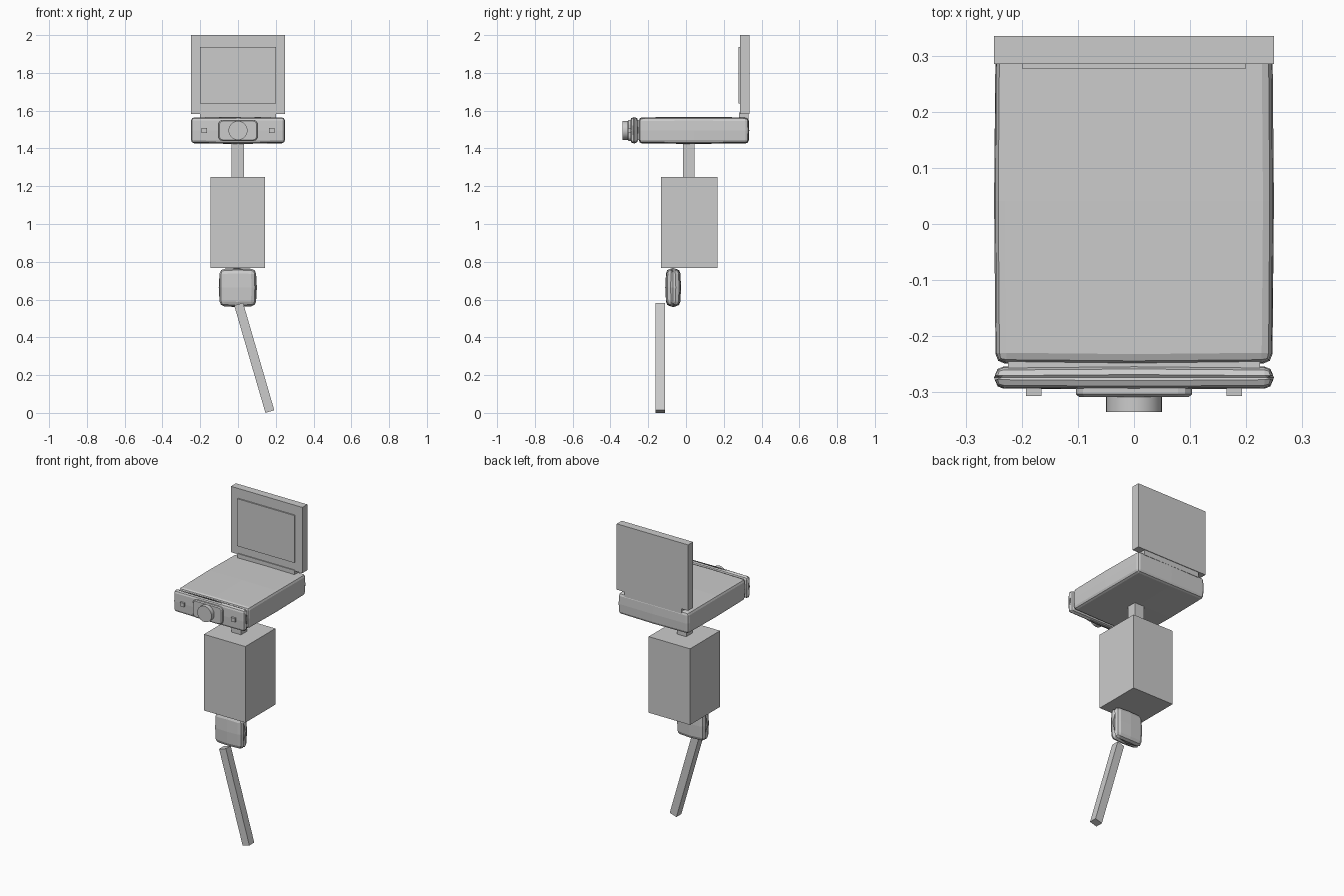
import bpy, bmesh, math
from mathutils import Matrix, Vector

if "Cube" in bpy.data.objects:
    bpy.data.objects.remove(bpy.data.objects["Cube"])


def finish(bm, name):
    bmesh.ops.recalc_face_normals(bm, faces=bm.faces)
    mesh = bpy.data.meshes.new(name)
    bm.to_mesh(mesh)
    bm.free()
    obj = bpy.data.objects.new(name, mesh)
    bpy.context.collection.objects.link(obj)
    return obj


def box(name, lo, hi, bevel=0.0, bulge=0.0, segments=2):
    """Box between two corners, optionally bulged at mid faces and bevelled."""
    lo, hi = Vector(lo), Vector(hi)
    size, mid = hi - lo, (hi + lo) / 2
    bm = bmesh.new()
    bmesh.ops.create_cube(bm, size=1)
    outer = bm.edges[:]
    if bulge:
        bmesh.ops.subdivide_edges(bm, edges=outer, cuts=1, use_grid_fill=True)
        outer = [e for e in bm.edges if e.calc_face_angle() > 1]
    # pull corners inward so every side is slightly barrel shaped
    for v in bm.verts:
        p = v.co.copy()
        for i in range(3):
            ends = sum(abs(p[j]) > 0.4 for j in range(3) if j != i)
            side = math.copysign(1, p[i]) if abs(p[i]) > 0.4 else 0
            v.co[i] = p[i] * size[i] - side * bulge * ends / 2 + mid[i]
    if bevel:
        bmesh.ops.bevel(bm, geom=outer, offset=bevel, segments=segments,
                        profile=0.5, affect='EDGES', clamp_overlap=True)
    return finish(bm, name)


# Display lid, screen and hinge
box("display_lid", (-0.25, 0.286, 1.583), (0.25, 0.336, 2.0))
box("screen", (-0.2, 0.278, 1.638), (0.2, 0.29, 1.938))
box("hinge", (-0.2, 0.28, 1.55), (0.2, 0.332, 1.59))

# Camera body with rounded edges, and the front bezel
box("camera_body", (-0.25, -0.252, 1.424), (0.25, 0.335, 1.567), 0.017, 0.005)
box("front_bezel", (-0.25, -0.296, 1.426), (0.25, -0.253, 1.566), 0.014, 0.004)
box("bezel_joint", (-0.225, -0.27, 1.445), (0.225, -0.235, 1.55))

# Lens plate: rounded rectangle with a softened front rim
bm = bmesh.new()
rings = []
for y, inset in ((-0.285, 0), (-0.304, 0), (-0.309, 0.006)):
    ring = []
    for cx, cz, start in ((1, 1, 0), (-1, 1, 90), (-1, -1, 180), (1, -1, 270)):
        for k in range(4):
            a = math.radians(start + k * 30)
            r = 0.025 - inset
            ring.append(bm.verts.new((cx * 0.079 + r * math.cos(a), y,
                                      1.495 + cz * 0.031 + r * math.sin(a))))
    rings.append(ring)
for a, b in zip(rings, rings[1:]):
    for i in range(16):
        j = (i + 1) % 16
        bm.faces.new((a[i], a[j], b[j], b[i]))
bm.faces.new(rings[0])
bm.faces.new(rings[-1])
finish(bm, "lens_plate")

# Lens barrel
bm = bmesh.new()
bmesh.ops.create_cone(bm, cap_ends=True, segments=32, radius1=0.05, radius2=0.05,
                      depth=0.035,
                      matrix=Matrix.Translation((0, -0.3185, 1.495))
                      @ Matrix.Rotation(math.pi / 2, 4, 'X'))
lens = finish(bm, "lens")
bpy.context.view_layer.objects.active = lens
lens.select_set(True)
bpy.ops.object.shade_smooth_by_angle(angle=math.radians(35))

# Small buttons either side of the lens
for side, label in ((-1, "left"), (1, "right")):
    x = side * 0.179
    box("button_" + label, (x - 0.014, -0.307, 1.483), (x + 0.014, -0.29, 1.507))

# Neck post and grip block
box("neck", (-0.034, -0.016, 1.25), (0.032, 0.046, 1.43))
box("grip_block", (-0.146, -0.132, 0.768), (0.144, 0.168, 1.25))

# Rounded lower connector
box("lower_connector", (-0.102, -0.11, 0.56), (0.1, -0.026, 0.767), 0.024, 0.008)

# Slanted stick
stick = box("stick", (-0.0245, -0.0245, -0.296), (0.0245, 0.0245, 0.296))
stick.data.transform(Matrix.Translation((0.086, -0.136, 0.2915))
                     @ Matrix.Rotation(math.radians(-16.2), 4, 'Y'))
